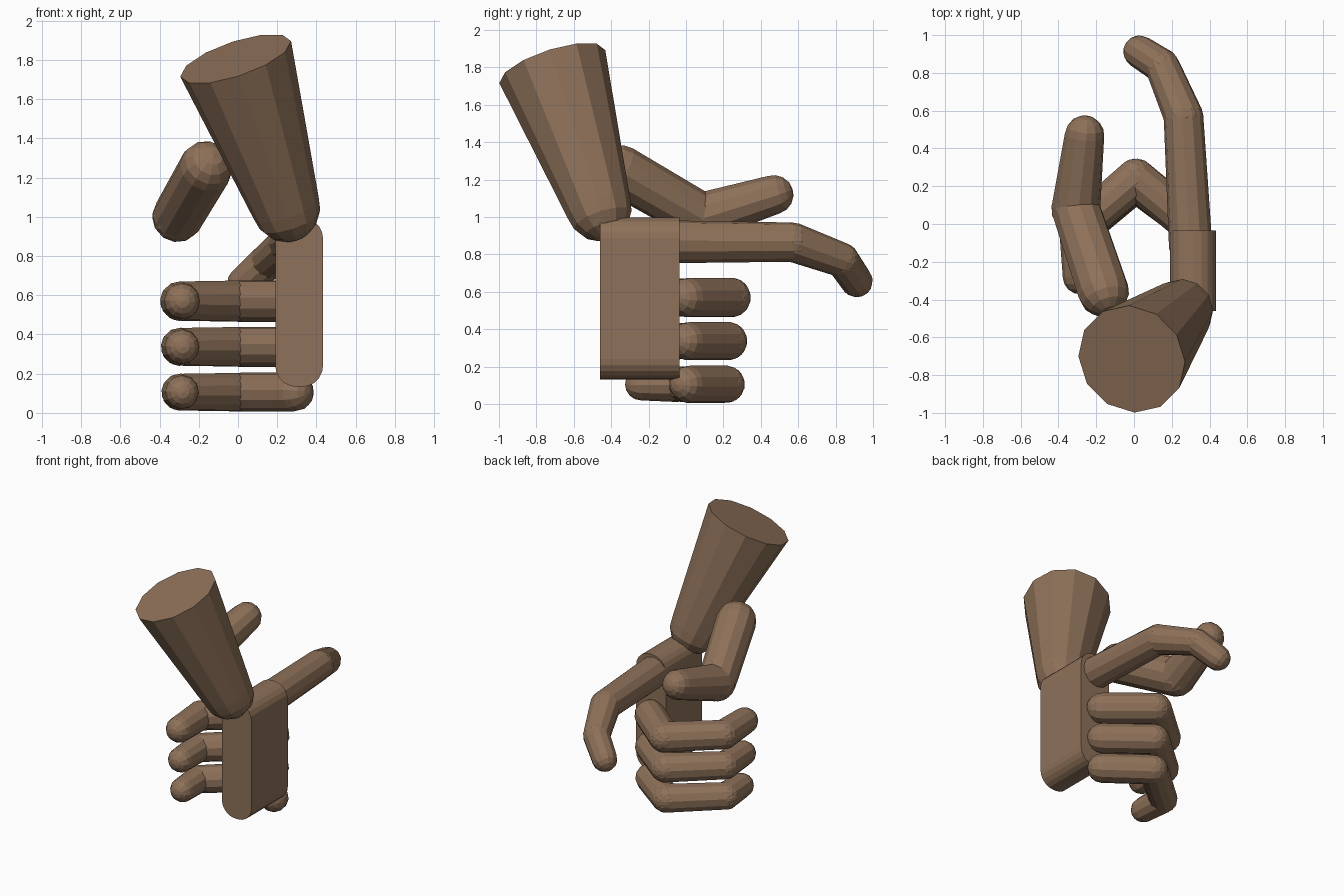
import bpy, bmesh, math
from mathutils import Vector, Matrix

if "Cube" in bpy.data.objects:
    bpy.data.objects.remove(bpy.data.objects["Cube"], do_unlink=True)

skin = bpy.data.materials.new("brown_skin")
skin.use_nodes = True
skin.diffuse_color = (0.27, 0.165, 0.1, 1)
skin.node_tree.nodes["Principled BSDF"].inputs["Base Color"].default_value = skin.diffuse_color

SIDES = 12
STEPS = 4


def finish(name, bm):
    bmesh.ops.recalc_face_normals(bm, faces=bm.faces)
    mesh = bpy.data.meshes.new(name)
    bm.to_mesh(mesh)
    bm.free()
    mesh.materials.append(skin)
    obj = bpy.data.objects.new(name, mesh)
    bpy.context.collection.objects.link(obj)
    return obj


def add_capsule(bm, start, end, r0, r1, flat_end=False):
    """Tapered capsule from start to end, as a half profile spun about its axis."""
    start, end = Vector(start), Vector(end)
    axis = end - start
    angles = [math.pi / 2 * i / STEPS for i in range(STEPS + 1)]
    profile = [(r0 * math.sin(a), -r0 * math.cos(a)) for a in angles]
    if flat_end:
        profile += [(r1, axis.length), (0, axis.length)]
    else:
        profile += [(r1 * math.cos(a), axis.length + r1 * math.sin(a)) for a in angles]
    part = bmesh.new()
    verts = [part.verts.new((r, 0, z)) for r, z in profile]
    edges = [part.edges.new(pair) for pair in zip(verts, verts[1:])]
    bmesh.ops.spin(part, geom=verts + edges, cent=(0, 0, 0), axis=(0, 0, 1),
                   angle=math.tau, steps=SIDES)
    bmesh.ops.remove_doubles(part, verts=part.verts, dist=0.0005)
    turn = Vector((0, 0, 1)).rotation_difference(axis).to_matrix().to_4x4()
    part.transform(Matrix.Translation(start) @ turn)
    temp = bpy.data.meshes.new("temp")
    part.to_mesh(temp)
    part.free()
    bm.from_mesh(temp)
    bpy.data.meshes.remove(temp)


def finger(name, joints, radii):
    bm = bmesh.new()
    for i in range(len(joints) - 1):
        add_capsule(bm, joints[i], joints[i + 1], radii[i], radii[i + 1])
    return finish(name, bm)


# Forearm, rounded at the wrist and cut flat at the top
bm = bmesh.new()
add_capsule(bm, (0.245, -0.465, 1.045), (-0.012, -0.715, 1.805), 0.175, 0.297, flat_end=True)
finish("forearm", bm)

# Palm: a slab with its top and bottom rounded along y
bm = bmesh.new()
bmesh.ops.create_cube(bm, size=1)
bm.transform(Matrix.Translation((0.312, -0.248, 0.565)) @ Matrix.Diagonal((0.244, 0.425, 0.865, 1)))
long_edges = [e for e in bm.edges if abs(e.verts[0].co.y - e.verts[1].co.y) > 0.1]
bmesh.ops.bevel(bm, geom=long_edges, offset=0.11, offset_type="OFFSET", segments=5,
                profile=0.5, affect="EDGES")
finish("palm", bm)

# Pointing finger and thumb
finger("index_finger",
       [(0.3, -0.12, 0.868), (0.262, 0.57, 0.866), (0.15, 0.835, 0.77), (0.03, 0.912, 0.658)],
       [0.115, 0.105, 0.092, 0.087])
finger("thumb",
       [(-0.163, -0.355, 1.25), (-0.308, 0.08, 1.0), (-0.262, 0.47, 1.12)],
       [0.137, 0.13, 0.105])

# Three curled fingers, each bent back towards the palm
for name, z, y_bend, y_tip, r in [("middle_finger", 0.57, 0.24, -0.28, 0.107),
                                  ("ring_finger", 0.337, 0.225, -0.26, 0.103),
                                  ("little_finger", 0.106, 0.215, -0.24, 0.1)]:
    finger(name,
           [(0.287, 0.01, z), (0.01, y_bend, z), (-0.295, y_bend - 0.26, z), (-0.285, y_tip, z)],
           [r, r, r * 0.95, r * 0.86])
